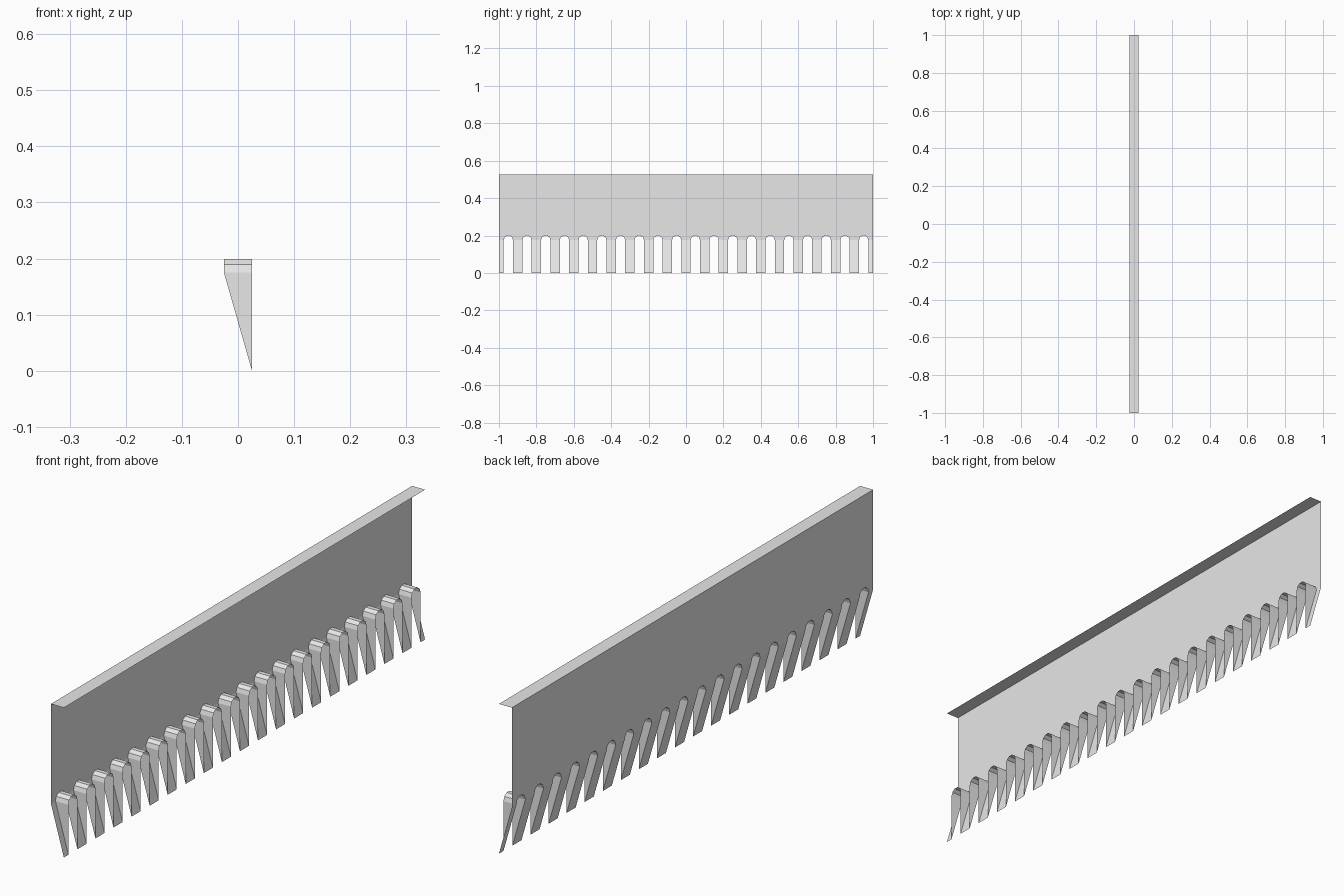
import bpy, bmesh
from math import sin, cos, pi

cube = bpy.data.objects.get("Cube")
if cube:
    bpy.data.objects.remove(cube, do_unlink=True)

HALF = 0.025      # half thickness, also the slot radius
SPRING = 0.175    # height where the slot arches and the taper begin
TOP = 0.525
PITCH = 0.1
BAYS = 20
SEGS = 5

grey = bpy.data.materials.new("light_grey")
grey.use_nodes = True
colour = (0.8, 0.8, 0.8, 1)
grey.diffuse_color = colour
grey.node_tree.nodes["Principled BSDF"].inputs["Base Color"].default_value = colour


def build(name, faces):
    """Make one open sheet object from a list of corner loops."""
    bm = bmesh.new()
    for loop in faces:
        bm.faces.new([bm.verts.new(p) for p in loop])
    bmesh.ops.remove_doubles(bm, verts=bm.verts[:], dist=0.0001)
    mesh = bpy.data.meshes.new(name)
    bm.to_mesh(mesh)
    bm.free()
    mesh.materials.append(grey)
    obj = bpy.data.objects.new(name, mesh)
    bpy.context.collection.objects.link(obj)
    return obj


wall, teeth, linings = [], [], []
for i in range(BAYS):
    mid = (i + 0.5 - BAYS / 2) * PITCH
    lo, hi = mid - PITCH / 2, mid + PITCH / 2
    arch = [(mid - HALF * cos(pi * k / SEGS), SPRING + HALF * sin(pi * k / SEGS))
            for k in range(SEGS + 1)]

    # Wall bay with an arched notch in its lower edge
    outline = [(lo, SPRING)] + arch + [(hi, SPRING), (hi, TOP), (lo, TOP)]
    wall.append([(-HALF, y, z) for y, z in reversed(outline)])

    # Sloping tooth face on either side of the slot
    for a, b in ((lo, mid - HALF), (mid + HALF, hi)):
        teeth.append([(-HALF, a, SPRING), (-HALF, b, SPRING),
                      (HALF, b, 0), (HALF, a, 0)])

    # Slot lining: arched roof and two tapering cheeks
    for (ya, za), (yb, zb) in zip(arch, arch[1:]):
        linings.append([(-HALF, ya, za), (-HALF, yb, zb),
                        (HALF, yb, zb), (HALF, ya, za)])
    left, right = mid - HALF, mid + HALF
    linings.append([(-HALF, left, SPRING), (HALF, left, SPRING), (HALF, left, 0)])
    linings.append([(-HALF, right, SPRING), (HALF, right, 0), (HALF, right, SPRING)])

build("back_wall", wall)
build("tapered_teeth", teeth)
build("slot_linings", linings)

# Flat strip along the top edge
end = BAYS * PITCH / 2
build("top_strip", [[(-HALF, -end, TOP), (HALF, -end, TOP),
                     (HALF, end, TOP), (-HALF, end, TOP)]])
